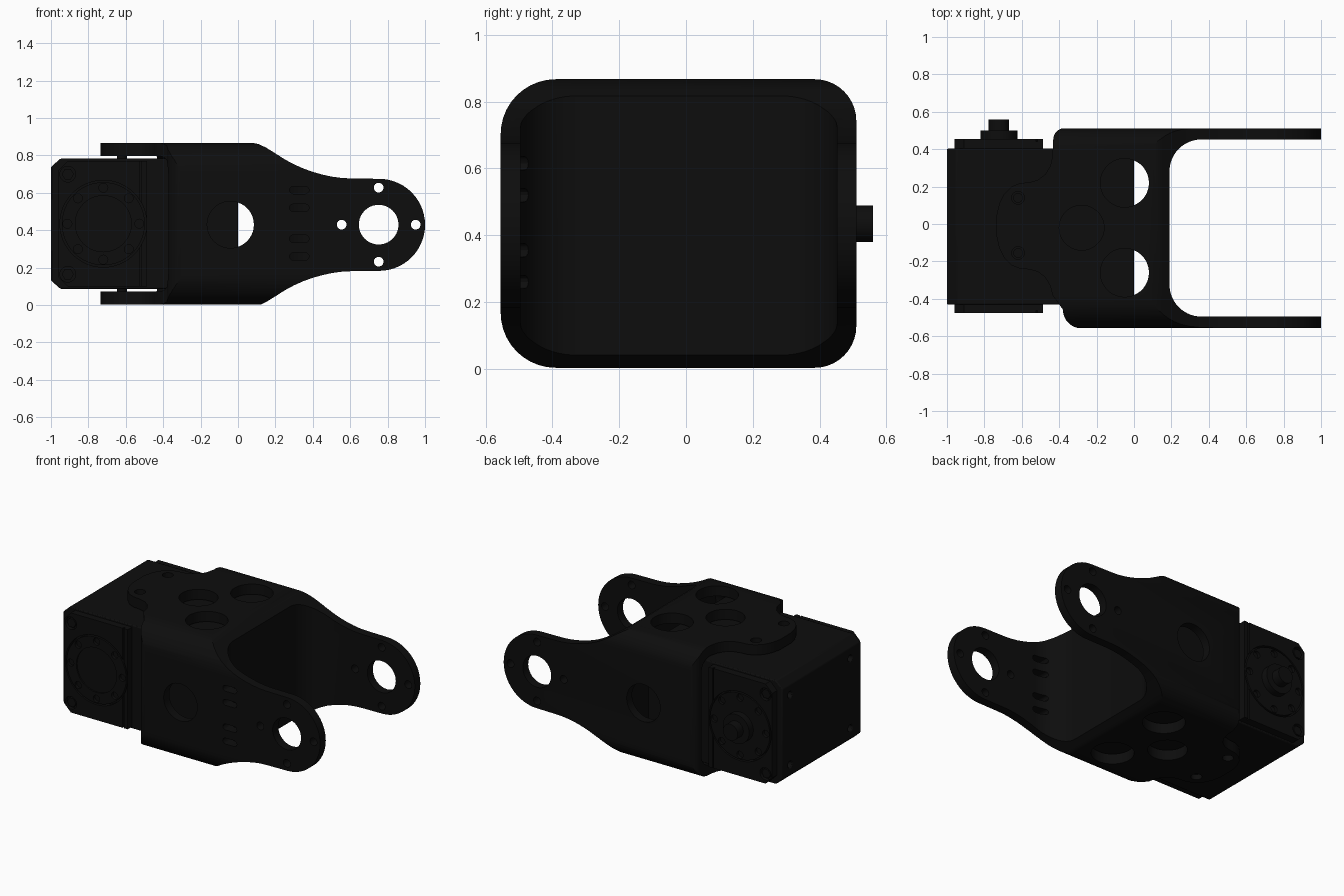
import bpy, bmesh
from math import sin, cos, pi, radians

if "Cube" in bpy.data.objects:
    bpy.data.objects.remove(bpy.data.objects["Cube"])

black = bpy.data.materials.new("black_metal")
black.diffuse_color = (0.004, 0.004, 0.004, 1)
black.use_nodes = True
black.node_tree.nodes["Principled BSDF"].inputs["Base Color"].default_value = black.diffuse_color
ZC = 0.43   # height of the joint axis


def arc(cx, cy, r, a0, a1, n=10):
    return [(cx + r * cos(radians(a0 + (a1 - a0) * i / n)),
             cy + r * sin(radians(a0 + (a1 - a0) * i / n))) for i in range(n + 1)]


def circle(cx, cy, r, n=32):
    return arc(cx, cy, r, 0, 360 * (n - 1) / n, n - 1)


def rounded(x0, x1, y0, y1, rl, rr):
    """Rounded rectangle with separate left and right corner radii."""
    return (arc(x0 + rl, y0 + rl, rl, 180, 270) + arc(x1 - rr, y0 + rr, rr, 270, 360)
            + arc(x1 - rr, y1 - rr, rr, 0, 90) + arc(x0 + rl, y1 - rl, rl, 90, 180))


def prism(name, pts, axis, a, b):
    """Extrude a 2D outline along an axis from a to b."""
    place = {'x': lambda p, t: (t, p[0], p[1]),
             'y': lambda p, t: (p[0], t, p[1]),
             'z': lambda p, t: (p[0], p[1], t)}[axis]
    bm = bmesh.new()
    lo = [bm.verts.new(place(p, a)) for p in pts]
    hi = [bm.verts.new(place(p, b)) for p in pts]
    bm.faces.new(lo)
    bm.faces.new(hi)
    for i in range(len(pts)):
        j = (i + 1) % len(pts)
        bm.faces.new((lo[i], lo[j], hi[j], hi[i]))
    bmesh.ops.recalc_face_normals(bm, faces=bm.faces)
    me = bpy.data.meshes.new(name)
    bm.to_mesh(me)
    bm.free()
    ob = bpy.data.objects.new(name, me)
    bpy.context.collection.objects.link(ob)
    me.materials.append(black)
    return ob


def activate(ob):
    bpy.ops.object.select_all(action='DESELECT')
    ob.select_set(True)
    bpy.context.view_layer.objects.active = ob


def boolean(ob, cutter, op='DIFFERENCE'):
    activate(ob)
    m = ob.modifiers.new("bool", 'BOOLEAN')
    m.operation, m.object, m.solver = op, cutter, 'EXACT'
    bpy.ops.object.modifier_apply(modifier=m.name)
    bpy.data.objects.remove(cutter)


def drill(ob, axis, u, v, r, a, b, n=24):
    boolean(ob, prism("cutter", circle(u, v, r, n), axis, a, b))


def bevel(ob, w):
    m = ob.modifiers.new("bevel", 'BEVEL')
    m.width, m.segments, m.limit_method, m.angle_limit = w, 2, 'ANGLE', radians(40)


# Bracket: rounded tube, trimmed by the side profile and the plan outline
bracket = prism("bracket", rounded(-0.555, 0.51, 0.003, 0.867, 0.165, 0.125), 'x', -0.8, 1.05)
curve = [(0.07, 0.869), (0.11, 0.861), (0.15, 0.842), (0.2, 0.811), (0.25, 0.779), (0.3, 0.752),
         (0.35, 0.73), (0.4, 0.712), (0.45, 0.698), (0.5, 0.687), (0.55, 0.68), (0.6, 0.677)]
low = [(x, 0.859 - z - 0.001) for x, z in curve]
side = [(-0.9, 0.869)] + curve + arc(0.754, ZC - 0.001, 0.246, 90, -90, 28) + low[::-1] + [(-0.9, -0.011)]
boolean(bracket, prism("cutter", side, 'y', -1, 1), 'INTERSECT')


def tongue(s):
    """Half of the rounded tongue edge, from the middle outwards."""
    pts = [(-0.734, 0.06), (-0.72, 0.12), (-0.695, 0.17), (-0.655, 0.21), (-0.61, 0.228),
           (-0.56, 0.233), (-0.515, 0.245), (-0.475, 0.275), (-0.448, 0.32), (-0.436, 0.37)]
    return [(x, s * y - 0.01) for x, y in pts]


plan = (tongue(-1)[::-1] + tongue(1) + arc(-0.37, 0.451, 0.062, 180, 90, 6)
        + [(1.1, 0.513), (1.1, 0.452)] + arc(0.36, 0.282, 0.17, 90, 180, 14)
        + arc(0.36, -0.325, 0.17, 180, 270, 14) + [(1.1, -0.495), (1.1, -0.558)]
        + arc(-0.28, -0.458, 0.1, 270, 180, 8))
boolean(bracket, prism("cutter", plan, 'z', -1, 2), 'INTERSECT')
boolean(bracket, prism("cutter", rounded(-0.495, 0.452, 0.072, 0.798, 0.1, 0.08), 'x', -1.2, 0.125))

# Joint holes through both arms, window holes in the cheeks
drill(bracket, 'y', 0.752, ZC, 0.106, -1, 1, 40)
for i in range(4):
    drill(bracket, 'y', 0.752 + 0.198 * cos(i * pi / 2), ZC + 0.198 * sin(i * pi / 2), 0.026, -1, 1)
drill(bracket, 'y', -0.04, ZC, 0.125, -1, 1, 40)
# Lightening and screw holes through the top and bottom plates
for x, y, r in ((-0.28, -0.02, 0.12), (-0.05, 0.22, 0.13), (-0.05, -0.26, 0.13),
                (-0.62, 0.14, 0.034), (-0.62, -0.155, 0.034)):
    drill(bracket, 'z', x, y, r, -1, 2, 36)
# Cable slots in the front cheek
for z in (0.615, 0.52, 0.355, 0.26):
    slot = arc(0.36, z, 0.02, -90, 90, 6) + arc(0.295, z, 0.02, 90, 270, 6)
    boolean(bracket, prism("cutter", slot, 'y', -0.7, -0.47))

# Servo body with chamfered rear corners
body = prism("servo_body", [(-1, 0.132), (-0.95, 0.087), (0, 0.087), (0, 0.783),
                            (-0.95, 0.783), (-1, 0.738)], 'y', -0.43, 0.403)
seam = [(-0.524, 0), (-0.516, 0), (-0.516, 1), (-0.524, 1)]
for y in (-0.2, 0.2):
    for z in (0.2, 0.67):
        drill(body, 'x', y * 1.6, z, 0.022, -1.1, -0.95, 16)

# Servo end covers with a ring groove around the horn
outline = [(-0.96, 0.15), (-0.91, 0.1), (-0.487, 0.1), (-0.487, 0.77), (-0.91, 0.77), (-0.96, 0.72)]
covers = []
for name, a, b, face in (("front_cover", -0.477, -0.425, -0.477), ("back_cover", 0.40, 0.455, 0.455)):
    s = -1 if face < 0 else 1
    ob = prism(name, outline, 'y', a, b)
    drill(ob, 'y', -0.72, ZC + 0.005, 0.232, face - 0.03 * s, face + 0.1 * s, 48)
    boolean(ob, prism("cutter", seam, 'y', face - 0.015 * s, face + 0.1 * s))
    for z in (0.7, 0.165):
        drill(ob, 'y', -0.91, z, 0.042, face - 0.025 * s, face + 0.1 * s)
    covers.append(ob)

    # Horn disc with its ring of screw holes
    horn = prism(name.split("_")[0] + "_horn", circle(-0.72, ZC + 0.005, 0.222, 48), 'y', a * 0.94, face)
    for i in range(8):
        t = i * pi / 4
        drill(horn, 'y', -0.72 + 0.192 * cos(t), ZC + 0.005 + 0.192 * sin(t), 0.024,
              face - 0.02 * s, face + 0.1 * s, 16)
    if s < 0:
        drill(horn, 'y', -0.72, ZC + 0.005, 0.15, face + 0.01, face - 0.1, 40)
    # Cover screws
    for k, z in enumerate((0.7, 0.165)):
        prism(f"{name}_screw_{k}", circle(-0.91, z, 0.032, 6), 'y', face - 0.03 * s, face - 0.006 * s)

# Rear hub and shaft boss
prism("rear_hub", circle(-0.722, ZC + 0.004, 0.098, 40), 'y', 0.44, 0.5)
prism("rear_boss", circle(-0.722, ZC + 0.004, 0.055, 32), 'y', 0.49, 0.56)

# Screws holding the plates to the servo
for y in (0.14, -0.155):
    for tag, a, b in (("upper", 0.77, 0.835), ("lower", 0.035, 0.1)):
        prism(f"{tag}_plate_screw", circle(-0.62, y, 0.026, 20), 'z', a, b)

bevel(body, 0.006)

# Smooth the curves, keep the edges crisp
for ob in list(bpy.context.scene.objects):
    activate(ob)
    bpy.ops.object.shade_smooth_by_angle(angle=radians(30))
